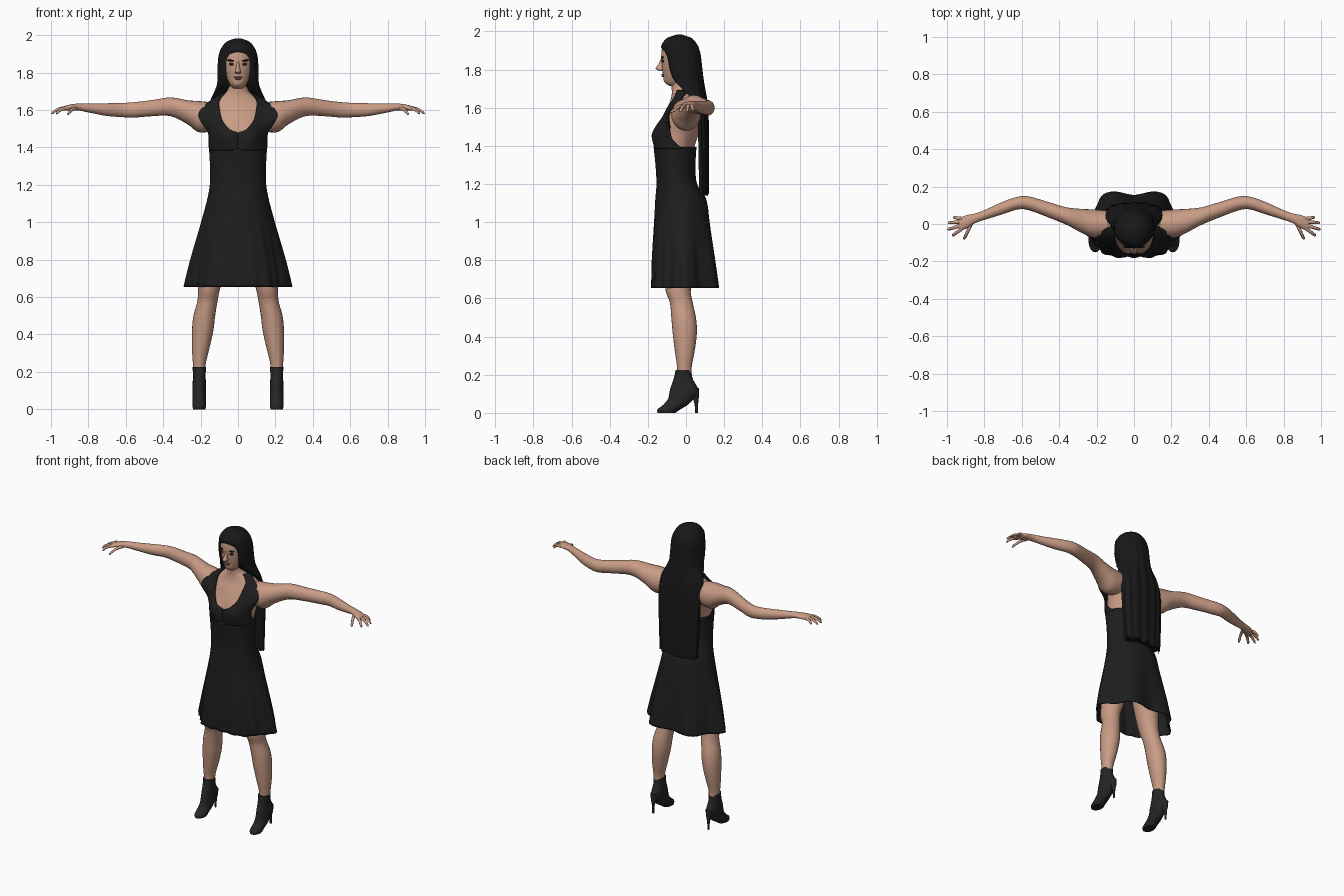
import bpy, bmesh
from math import sin, cos, pi, radians, exp, sqrt
from mathutils import Vector

if "Cube" in bpy.data.objects:
    bpy.data.objects.remove(bpy.data.objects["Cube"], do_unlink=True)


def material(name, r, g, b):
    m = bpy.data.materials.new(name)
    m.use_nodes = True
    m.diffuse_color = (r, g, b, 1)
    bsdf = m.node_tree.nodes["Principled BSDF"]
    bsdf.inputs["Base Color"].default_value = (r, g, b, 1)
    bsdf.inputs["Roughness"].default_value = 0.8
    return m


SKIN = material("skin", 0.58, 0.33, 0.235)
DRESS = material("dress_black", 0.013, 0.013, 0.013)
HAIR = material("hair_black", 0.009, 0.009, 0.01)
BOOT = material("boot_black", 0.019, 0.019, 0.02)
EYE = material("eye_dark", 0.02, 0.014, 0.012)
LIP = material("lip_brown", 0.36, 0.15, 0.12)


def spline(rows, n=4):
    """Smooth rows of numbers through the given stations."""
    out = []
    for i in range(len(rows) - 1):
        a, b, c, d = (rows[max(i - 1, 0)], rows[i], rows[i + 1], rows[min(i + 2, len(rows) - 1)])
        for k in range(n):
            t = k / n
            out.append([q + t * ((r - p) / 2 + t * ((2 * p - 5 * q + 4 * r - s) / 2
                        + t * (3 * q - p - 3 * r + s) / 2)) for p, q, r, s in zip(a, b, c, d)])
    return out + [list(rows[-1])]


def loft(name, mat, rings, closed=True, caps=True, thick=0):
    """Skin a surface over rings of points."""
    bm = bmesh.new()
    vs = [[bm.verts.new(p) for p in ring] for ring in rings]
    n = len(vs[0])
    for a, b in zip(vs, vs[1:]):
        for j in range(n if closed else n - 1):
            k = (j + 1) % n
            bm.faces.new((a[j], a[k], b[k], b[j]))
    if closed and caps:
        bm.faces.new(vs[0])
        bm.faces.new(vs[-1])
    bmesh.ops.recalc_face_normals(bm, faces=bm.faces)
    me = bpy.data.meshes.new(name)
    bm.to_mesh(me)
    bm.free()
    me.materials.append(mat)
    ob = bpy.data.objects.new(name, me)
    bpy.context.collection.objects.link(ob)
    bpy.ops.object.select_all(action='DESELECT')
    ob.select_set(True)
    bpy.context.view_layer.objects.active = ob
    bpy.ops.object.shade_smooth_by_angle(angle=radians(45))
    if thick:
        mod = ob.modifiers.new("thickness", 'SOLIDIFY')
        mod.thickness = thick
        mod.offset = 0
    return ob


def oval(z, front, back, rx, cx=0, n=24):
    """Level oval ring; angle zero points to the front."""
    cy, ry = (front + back) / 2, (back - front) / 2
    return [Vector((cx + rx * sin(2 * pi * i / n), cy - ry * cos(2 * pi * i / n), z)) for i in range(n)]


def blob(name, mat, centre, size, tilt=0):
    bpy.ops.mesh.primitive_uv_sphere_add(segments=16, ring_count=8, radius=1,
                                         location=centre, rotation=(0, tilt, 0))
    ob = bpy.context.object
    ob.name, ob.scale = name, size
    ob.data.materials.append(mat)
    bpy.ops.object.shade_smooth()


# Torso and neck: height, front, back, half width
TORSO = spline([(1.1, -.145, .085, .15), (1.2, -.14, .04, .135), (1.3, -.145, .035, .135),
                (1.38, -.153, .04, .14), (1.46, -.15, .065, .15), (1.52, -.135, .075, .165),
                (1.58, -.11, .08, .172), (1.63, -.085, .075, .15), (1.67, -.075, .06, .1),
                (1.7, -.075, .045, .06), (1.76, -.078, .035, .05)], 6)


def body(z, ang, off=0):
    """Point on the torso at a height and an angle from the front."""
    for lo, hi in zip(TORSO, TORSO[1:]):
        if z <= hi[0]:
            break
    t = (z - lo[0]) / (hi[0] - lo[0])
    f, b, rx = [p + (q - p) * t for p, q in zip(lo[1:], hi[1:])]
    x = (rx + off) * sin(ang)
    y = (f + b) / 2 - ((b - f) / 2 + off) * cos(ang)
    if cos(ang) > 0:
        y -= .026 * exp(-((abs(x) - .075) / .045) ** 2 - ((z - 1.455) / .055) ** 2)
    return Vector((x, y, z))


loft("torso", SKIN, [[body(r[0], 2 * pi * i / 48) for i in range(48)] for r in TORSO])

# Dress: fitted waist opening into a rippled skirt
rings = []
for z, f, b, rx in spline([(.655, -.182, .172, .265), (.8, -.178, .155, .238), (1.0, -.165, .125, .19),
                           (1.12, -.158, .103, .162), (1.2, -.152, .055, .148), (1.3, -.157, .047, .147),
                           (1.395, -.167, .052, .152)], 6):
    ring, drop = [], max(0, (1.12 - z) / .465)
    for i in range(96):
        a = 2 * pi * i / 96
        amp = .075 - .035 * cos(a)
        k = 1 + drop * (-amp * cos(6 * a) + .014 * (1 + cos(a)) * cos(20 * a))
        ring.append(Vector((k * rx * sin(a), (f + b) / 2 - k * (b - f) / 2 * cos(a), z)))
    rings.append(ring)
loft("dress", DRESS, rings, caps=False, thick=.006)

# Bodice halves: height, neckline angle, armhole angle
EDGE = spline([(1.385, 0, 110), (1.43, 0, 80), (1.475, 0, 70), (1.495, 15, 70), (1.54, 27, 72),
               (1.58, 31, 74), (1.62, 37, 76), (1.66, 50, 88), (1.69, 62, 110)], 4)
for side, label in ((1, "left"), (-1, "right")):
    rings = []
    for z, inner, outer in EDGE:
        flare = .035 * exp(-((z - 1.57) / .06) ** 2)
        row = []
        for i in range(17):
            u = i / 16
            p = body(z, radians(max(inner, 0) * (1 - u) + outer * u), .011)
            p += Vector((flare * u ** 3, -flare * 1.1 * u ** 2, 0))
            p.x *= side
            row.append(p)
        rings.append(row)
    loft(label + "_bodice", DRESS, rings, closed=False, thick=.007)

# Head
HEAD = spline([(1.715, -.088, -.02, .026), (1.735, -.114, 0, .043), (1.77, -.12, .02, .062),
               (1.82, -.127, .04, .078), (1.87, -.13, .05, .083), (1.92, -.123, .045, .077),
               (1.95, -.095, .025, .05)])
loft("head", SKIN, [oval(*r, n=32) for r in HEAD])
loft("nose", SKIN, [oval(*r, n=12) for r in spline(
    [(1.858, -.132, -.11, .007), (1.835, -.141, -.11, .009), (1.812, -.157, -.11, .013),
     (1.802, -.158, -.11, .017), (1.794, -.138, -.11, .012)])])
blob("upper_lip", LIP, (0, -.121, 1.775), (.023, .008, .005))
blob("lower_lip", LIP, (0, -.12, 1.767), (.019, .009, .006))
for side, label in ((1, "left"), (-1, "right")):
    blob(label + "_eye", EYE, (side * .033, -.121, 1.845), (.017, .006, .007), side * -.08)
    blob(label + "_eyebrow", HAIR, (side * .036, -.122, 1.864), (.023, .006, .005), side * -.15)

# Long hair: oval sections cut flat where the face and back begin
rings = []
for z, f, b, rx, cut in spline([(1.983, -.05, -.02, .015, -.2), (1.965, -.1, .03, .062, -.2),
                                (1.93, -.128, .06, .09, -.18), (1.905, -.128, .07, .1, -.122),
                                (1.87, -.125, .078, .107, -.1), (1.8, -.12, .085, .11, -.085),
                                (1.74, -.1, .092, .112, -.06), (1.69, -.08, .1, .13, -.01),
                                (1.64, -.05, .108, .15, .03), (1.55, 0, .115, .155, .06),
                                (1.35, .02, .117, .15, .065), (1.15, .03, .117, .14, .07)]):
    ring = oval(z, f, b, rx, n=80)
    strand = .004 * min(1, max(0, (1.9 - z) / .3))
    for i, p in enumerate(ring):
        p.y = max(p.y + strand * cos(i * 1.1), cut)
    rings.append(ring)
for i, p in enumerate(rings[-1]):
    p.z += .012 * sin(i * .8)
loft("long_hair", HAIR, rings)

ARM = [(.08, 0, 1.57, .065, .065), (.2, 0, 1.563, .077, .084), (.27, .014, 1.588, .066, .064),
       (.36, .042, 1.617, .047, .05), (.46, .077, 1.61, .041, .043), (.56, .11, 1.6, .037, .041),
       (.62, .112, 1.6, .034, .038), (.7, .086, 1.602, .033, .034), (.8, .048, 1.611, .026, .024),
       (.85, .03, 1.616, .026, .019), (.9, .01, 1.613, .036, .016), (.935, -.003, 1.607, .032, .011)]
# Digits: base x, y, tip x, y, z
DIGITS = {"little_finger": (.92, .028, .967, .036, 1.588), "ring_finger": (.925, .012, .994, .006, 1.582),
          "middle_finger": (.925, -.008, .998, -.03, 1.58), "index_finger": (.915, -.02, .972, -.064, 1.58),
          "thumb": (.868, .005, .91, -.083, 1.575)}
LEG = [(1.05, -.11, .06, .08, .085), (.85, -.115, .05, .08, .115), (.66, -.11, .025, .06, .152),
       (.58, -.085, .035, .054, .163), (.5, -.077, .052, .058, .18), (.42, -.07, .057, .057, .189),
       (.32, -.058, .045, .046, .2), (.24, -.047, .03, .034, .207), (.15, -.045, .03, .03, .207)]
SHOE = [(.225, -.055, .028, .036, .207), (.18, -.064, .035, .034, .207), (.13, -.082, .062, .036, .207),
        (.1, -.088, .062, .037, .207), (.07, -.096, .038, .037, .207), (.04, -.122, .006, .037, .207),
        (.018, -.15, -.03, .036, .207), (0, -.148, -.055, .033, .207)]
HEEL = [(.13, .01, .068, .026, .207), (.09, .03, .068, .018, .207), (.05, .044, .064, .008, .207),
        (0, .048, .062, .007, .207)]

for side, label in ((1, "left"), (-1, "right")):
    # Arms and hands
    loft(label + "_arm", SKIN, [[Vector((side * x, y + ry * cos(pi * i / 12), z + rz * sin(pi * i / 12)))
                                 for i in range(24)] for x, y, z, ry, rz in spline(ARM)])
    for digit, (bx, by, tx, ty, tz) in DIGITS.items():
        a, b = Vector((bx, by, 1.608)), Vector((tx, ty, tz))
        across = Vector((-(ty - by), tx - bx, 0)).normalized()
        rings = []
        for t in (0, .25, .5, .75, .92, 1):
            c = a.lerp(b, t) + Vector((0, 0, .01 * sin(pi * t)))
            r = .0105 * (1 - .3 * t) * (.4 if t == 1 else 1)
            ring = [c + across * r * cos(pi * i / 5) + Vector((0, 0, r * sin(pi * i / 5))) for i in range(10)]
            rings.append([Vector((side * p.x, p.y, p.z)) for p in ring])
        loft(label + "_" + digit, SKIN, rings)
    # Legs and heeled boots
    for part, mat, rows in (("leg", SKIN, LEG), ("boot", BOOT, SHOE), ("boot_heel", BOOT, HEEL)):
        loft(label + "_" + part, mat, [oval(z, f, b, rx, side * cx) for z, f, b, rx, cx in spline(rows)])
